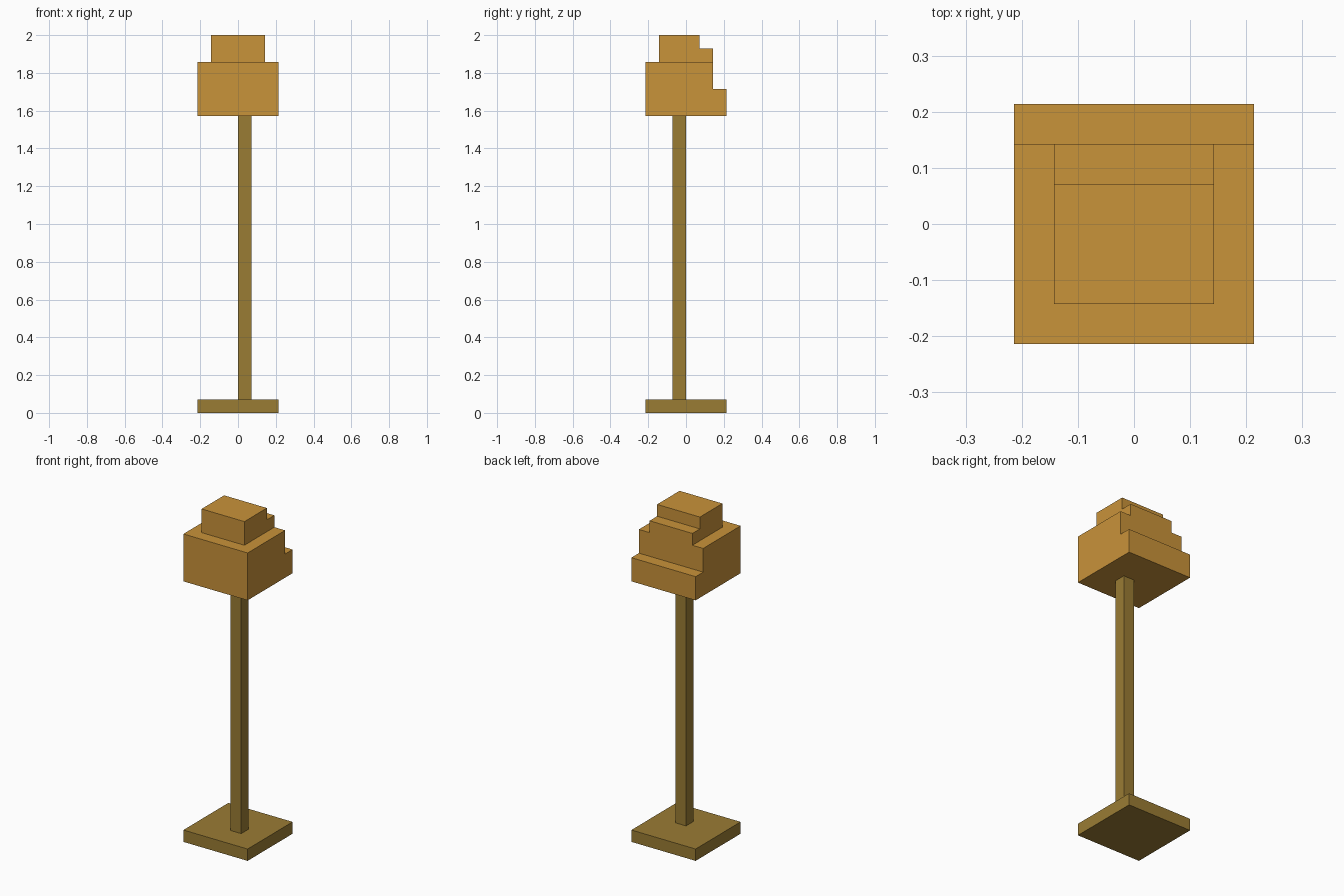
import bpy
import bmesh

if "Cube" in bpy.data.objects:
    bpy.data.objects.remove(bpy.data.objects["Cube"])

U = 2 / 28  # one grid block; the model is 28 blocks tall


def srgb(r, g, b):
    def lin(c):
        c /= 255
        return c / 12.92 if c <= 0.04045 else ((c + 0.055) / 1.055) ** 2.4
    return (lin(r), lin(g), lin(b), 1)


def material(name, colour):
    mat = bpy.data.materials.new(name)
    mat.diffuse_color = colour
    mat.use_nodes = True
    mat.node_tree.nodes["Principled BSDF"].inputs["Base Color"].default_value = mat.diffuse_color
    return mat


def prism(name, x0, x1, profile, mat):
    """Extrude a (y, z) profile from x0 to x1, all in blocks."""
    bm = bmesh.new()
    face = bm.faces.new([bm.verts.new((x0 * U, y * U, z * U)) for y, z in profile])
    out = bmesh.ops.extrude_face_region(bm, geom=[face], use_keep_orig=True)
    verts = [g for g in out["geom"] if isinstance(g, bmesh.types.BMVert)]
    bmesh.ops.translate(bm, verts=verts, vec=((x1 - x0) * U, 0, 0))
    bmesh.ops.recalc_face_normals(bm, faces=bm.faces)
    mesh = bpy.data.meshes.new(name)
    bm.to_mesh(mesh)
    bm.free()
    mesh.materials.append(mat)
    obj = bpy.data.objects.new(name, mesh)
    bpy.context.collection.objects.link(obj)
    return obj


def rect(y0, y1, z0, z1):
    return [(y0, z0), (y1, z0), (y1, z1), (y0, z1)]


def stepped(y0, y1, z0, z_step, z1):
    """Rectangle with a one-block-deep step cut from its upper back."""
    return [(y0, z0), (y1, z0), (y1, z_step), (y1 - 1, z_step), (y1 - 1, z1), (y0, z1)]


brown = material("olive brown", srgb(154, 124, 52))
amber = material("amber", srgb(201, 147, 58))

# Stand: square foot and off-centre pole
prism("base", -3, 3, rect(-3, 3, 0, 1), brown)
prism("pole", 0, 1, rect(-1, 0, 1, 22), brown)

# Head: two blocks, each stepped down at the back
prism("lower_head", -3, 3, stepped(-3, 3, 22, 24, 26), amber)
prism("upper_head", -2, 2, stepped(-2, 2, 26, 27, 28), amber)
